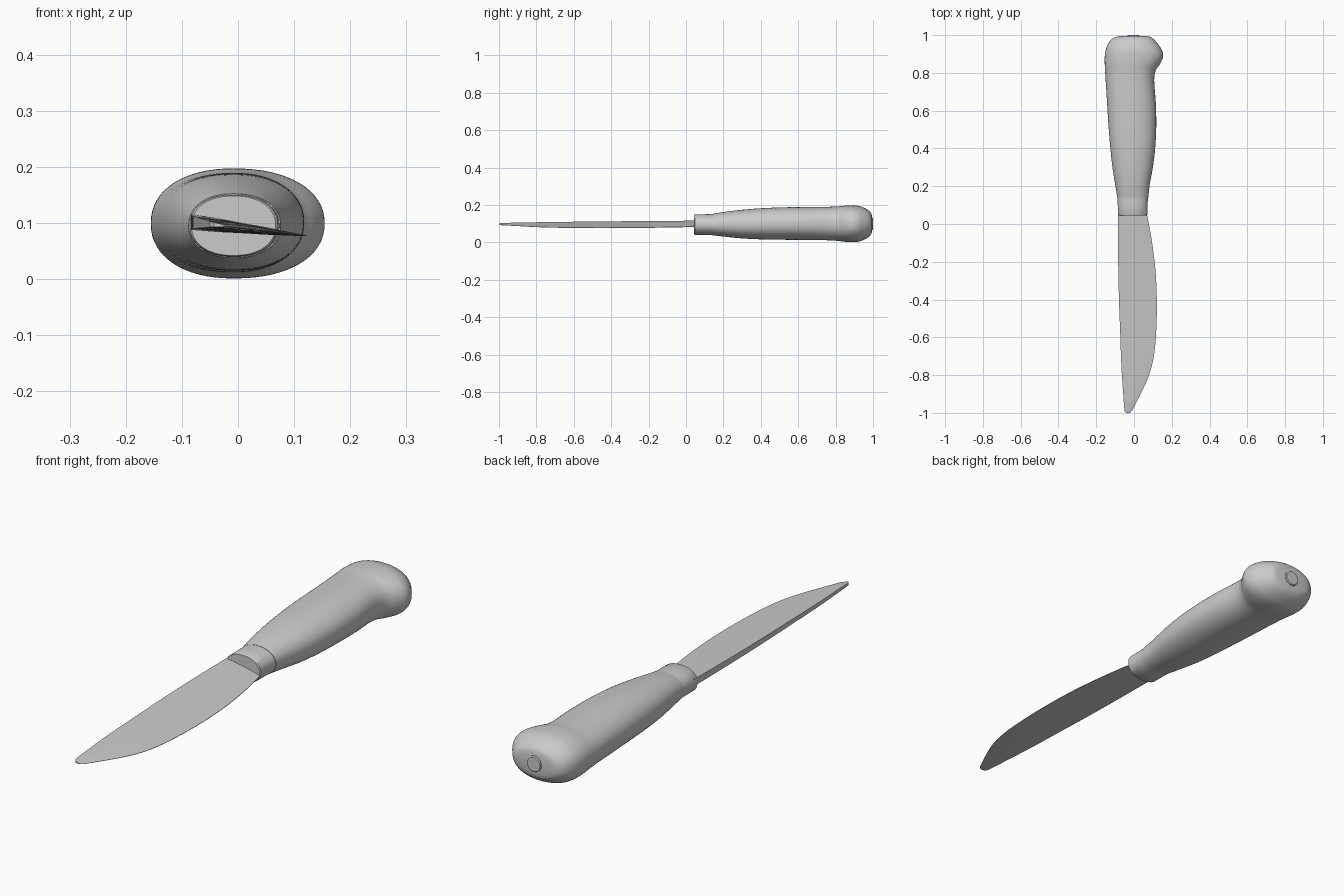
import bpy, bmesh, math

if "Cube" in bpy.data.objects:
    bpy.data.objects.remove(bpy.data.objects["Cube"])


def smooth_rows(rows, steps):
    """Catmull-Rom interpolation through rows of section values."""
    out = []
    for i in range(len(rows) - 1):
        a, b, c, d = (rows[max(i - 1, 0)], rows[i], rows[i + 1],
                      rows[min(i + 2, len(rows) - 1)])
        ta, tb = b[0] - a[0] or c[0] - b[0], d[0] - c[0] or c[0] - b[0]
        h = c[0] - b[0]
        for s in range(steps):
            t = s / steps
            row = [b[0] + h * t]
            for k in range(1, len(b)):
                m0 = h * (c[k] - a[k]) / (c[0] - a[0])
                m1 = h * (d[k] - b[k]) / (d[0] - b[0])
                row.append((2*t**3 - 3*t*t + 1) * b[k] + (t**3 - 2*t*t + t) * m0
                           + (3*t*t - 2*t**3) * c[k] + (t**3 - t*t) * m1)
            out.append(row)
    return out + [list(rows[-1])]


def loft(name, rings, angle=35):
    """Skin a stack of equal-length rings and cap both ends."""
    bm = bmesh.new()
    vs = [[bm.verts.new(p) for p in r] for r in rings]
    n = len(vs[0])
    for a, b in zip(vs, vs[1:]):
        for i in range(n):
            j = (i + 1) % n
            bm.faces.new((a[i], a[j], b[j], b[i]))
    bm.faces.new(vs[0])
    bm.faces.new(vs[-1])
    bmesh.ops.recalc_face_normals(bm, faces=bm.faces[:])
    me = bpy.data.meshes.new(name)
    bm.to_mesh(me)
    bm.free()
    ob = bpy.data.objects.new(name, me)
    bpy.context.collection.objects.link(ob)
    bpy.ops.object.select_all(action='DESELECT')
    ob.select_set(True)
    bpy.context.view_layer.objects.active = ob
    bpy.ops.object.shade_smooth_by_angle(angle=math.radians(angle))
    return ob


def oval(y, left, right, low, high, power=2.2, n=64, cx=-0.008):
    """Oval with separate left and right half widths."""
    ring = []
    for i in range(n):
        a = 2 * math.pi * i / n
        c, s = math.cos(a), math.sin(a)
        w = right - cx if c > 0 else cx - left
        x = cx + math.copysign(abs(c) ** (2 / power), c) * w
        z = (low + high) / 2 + math.copysign(abs(s) ** (2 / power), s) * (high - low) / 2
        ring.append((x, y, z))
    return ring


# Handle: y, left, right, bottom, top
handle = [
    (0.14, -0.088, 0.076, 0.038, 0.152), (0.20, -0.098, 0.082, 0.031, 0.162),
    (0.30, -0.114, 0.100, 0.021, 0.174), (0.40, -0.125, 0.112, 0.016, 0.182),
    (0.52, -0.135, 0.118, 0.014, 0.187), (0.65, -0.143, 0.115, 0.012, 0.189),
    (0.76, -0.150, 0.107, 0.011, 0.190), (0.81, -0.153, 0.114, 0.008, 0.192),
    (0.85, -0.155, 0.139, 0.003, 0.196), (0.885, -0.155, 0.154, 0.001, 0.197),
    (0.92, -0.150, 0.148, 0.003, 0.195), (0.95, -0.139, 0.129, 0.013, 0.186),
    (0.975, -0.122, 0.108, 0.027, 0.172), (0.99, -0.098, 0.088, 0.044, 0.155),
    (0.994, -0.080, 0.072, 0.056, 0.143)]
loft("handle", [oval(*r) for r in smooth_rows(handle, 5)])

# Ferrule between handle and blade
ferrule = [(0.044, -0.083, 0.067, 0.042, 0.148), (0.048, -0.086, 0.071, 0.040, 0.150),
           (0.10, -0.086, 0.072, 0.040, 0.150), (0.145, -0.087, 0.074, 0.039, 0.151)]
loft("ferrule", [oval(*r) for r in ferrule])

# Tang button on the end of the pommel
loft("tang_button", [oval(y, -r - 0.003, r - 0.003, 0.099 - r, 0.099 + r, 2, 32, -0.003)
                     for y, r in ((0.985, 0.033), (0.997, 0.033), (1.0, 0.029))])

# Blade: y, spine x, edge x, half thickness at the spine
blade = [(0.07, -0.083, 0.062, 0.014), (0.03, -0.084, 0.073, 0.014),
         (-0.10, -0.084, 0.096, 0.013), (-0.25, -0.083, 0.114, 0.012),
         (-0.42, -0.079, 0.121, 0.011), (-0.58, -0.073, 0.117, 0.010),
         (-0.70, -0.069, 0.105, 0.009), (-0.80, -0.064, 0.080, 0.008),
         (-0.90, -0.057, 0.035, 0.007), (-0.97, -0.052, -0.001, 0.006),
         (-0.992, -0.049, -0.013, 0.005), (-1.0, -0.043, -0.022, 0.004)]
rings = []
for y, spine, edge, half in smooth_rows(blade, 5):
    upper, lower = [], []
    for f, k in ((0, 1), (0.3, 0.88), (0.65, 0.58), (1, 0.08)):
        x = spine + (edge - spine) * f
        z = 0.102 - 0.12 * (x + 0.087)   # blade is canted down towards its edge
        upper.append((x, y, z + half * k))
        lower.append((x, y, z - half * k))
    rings.append(upper + lower[::-1])
loft("blade", rings)
